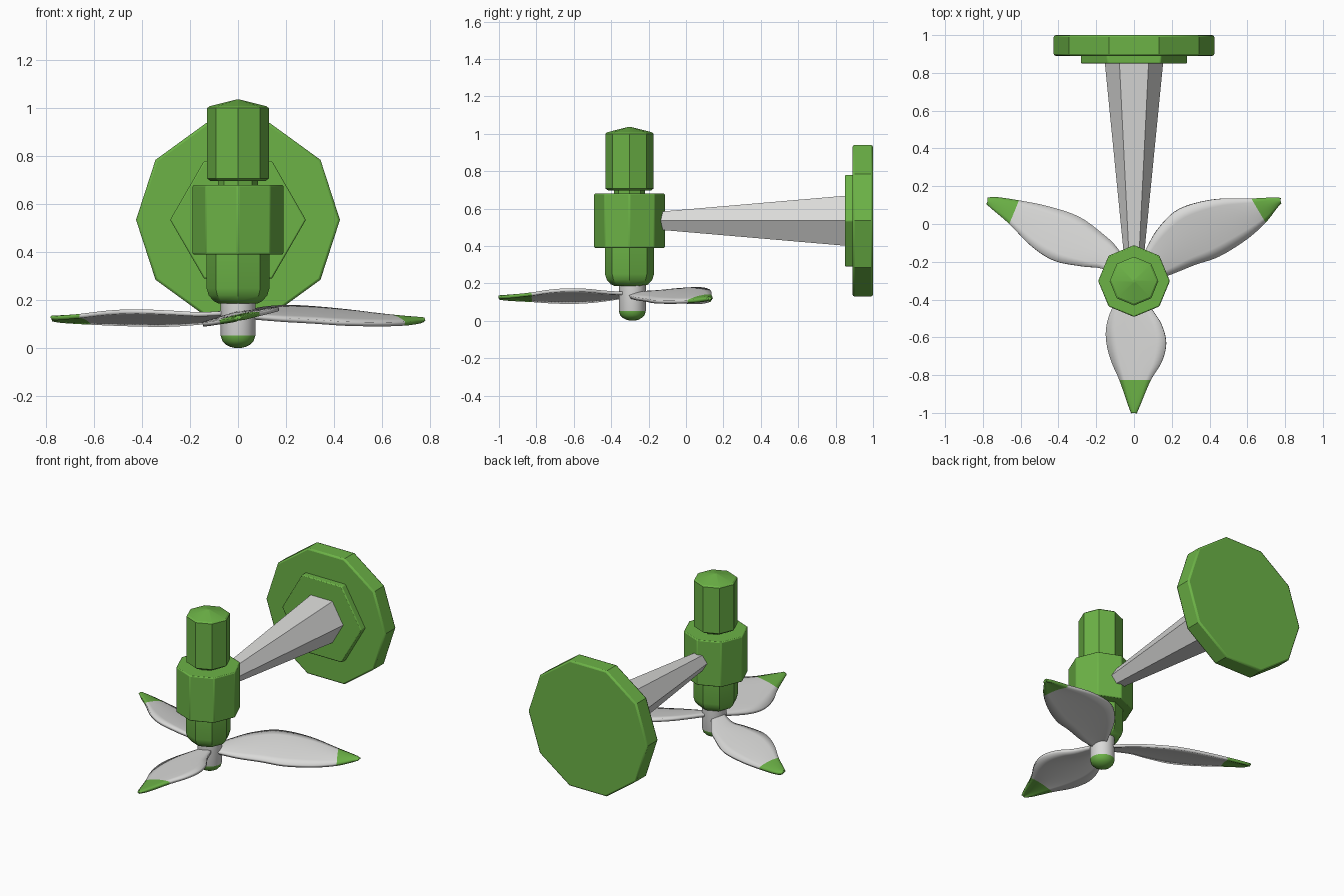
import bpy, bmesh, math
from mathutils import Vector

if "Cube" in bpy.data.objects:
    bpy.data.objects.remove(bpy.data.objects["Cube"])


def material(name, rgb):
    m = bpy.data.materials.new(name)
    m.diffuse_color = (*rgb, 1)
    m.use_nodes = True
    m.node_tree.nodes["Principled BSDF"].inputs["Base Color"].default_value = m.diffuse_color
    return m


GREEN = material("leaf green", (0.15, 0.45, 0.062))
GREY = material("light grey", (0.70, 0.70, 0.69))


def finish(name, bm, mats, angle=30, bevel=0):
    bmesh.ops.recalc_face_normals(bm, faces=bm.faces)
    me = bpy.data.meshes.new(name)
    bm.to_mesh(me)
    bm.free()
    for m in mats:
        me.materials.append(m)
    ob = bpy.data.objects.new(name, me)
    bpy.context.collection.objects.link(ob)
    bpy.context.view_layer.objects.active = ob
    ob.select_set(True)
    bpy.ops.object.shade_smooth_by_angle(angle=math.radians(angle))
    ob.select_set(False)
    if bevel:
        b = ob.modifiers.new("soft edges", 'BEVEL')
        b.width, b.segments, b.limit_method = bevel, 2, 'ANGLE'
        b.angle_limit = math.radians(40)
    return ob


def lathe(name, sides, profile, mats, axis='z', centre=(0, 0), bevel=0, split=None, angle=30):
    """Stack of n-sided rings (radius, position) along z, or along y."""
    bm = bmesh.new()
    rings = []
    for r, h in profile:
        ring = []
        for i in range(sides):
            a = math.tau * i / sides
            u, v = centre[0] + r * math.cos(a), centre[1] + r * math.sin(a)
            ring.append(bm.verts.new((u, v, h) if axis == 'z' else (u, h, v)))
        rings.append(ring)
    for a, b in zip(rings, rings[1:]):
        for i in range(sides):
            j = (i + 1) % sides
            bm.faces.new((a[i], a[j], b[j], b[i]))
    bm.faces.new(rings[0])
    bm.faces.new(rings[-1])
    if split is not None:
        for f in bm.faces:
            f.material_index = 1 if f.calc_center_median().z < split else 0
    return finish(name, bm, mats, angle, bevel)


# Wall mount and arm, along y
WALL = (0, 0.535)
lathe("wall_plate", 10, [(0.425, 0.89), (0.425, 1.0)], [GREEN], 'y', WALL, 0.01)
lathe("wall_plate_step", 6, [(0.283, 0.85), (0.283, 0.90)], [GREEN], 'y', WALL, 0.006)
lathe("arm", 6, [(0.05, -0.20), (0.155, 0.86)], [GREY], 'y', WALL)

# Motor housing, upright
C = (0, -0.302)
lathe("motor_collar", 8, [(0.19, 0.39), (0.19, 0.68)], [GREEN], centre=C, bevel=0.006)
lathe("motor_neck", 8, [(0.083, 0.66), (0.083, 0.72)], [GREEN], centre=C)
lathe("motor_top", 8, [(0.115, 0.697), (0.129, 0.707), (0.129, 1.0), (0.119, 1.008), (0.008, 1.036)],
      [GREEN], centre=C, angle=15)
lathe("motor_bottom", 8, [(0.08, 0.186), (0.10, 0.195), (0.122, 0.22), (0.131, 0.25), (0.131, 0.40)],
      [GREEN], centre=C)

# Propeller hub with a coloured round nose
H = (0, -0.287)
dome = [(0.072 * math.sin(t), 0.052 * (1 - math.cos(t)))
        for t in (math.radians(d) for d in (8, 25, 45, 65, 90))]
lathe("propeller_hub", 20, dome + [(0.072, 0.20)], [GREY, GREEN], centre=H, split=0.05, angle=50)


def spline(pts, t):
    """Catmull-Rom point at station number t."""
    n = len(pts) - 1
    i = min(int(t), n - 1)
    f = t - i
    p0, p1, p2, p3 = (Vector(pts[max(0, min(n, k))]) for k in (i - 1, i, i + 1, i + 2))
    return 0.5 * (2 * p1 + (p2 - p0) * f + (2 * p0 - 5 * p1 + 4 * p2 - p3) * f * f
                  + (3 * p1 - p0 - 3 * p2 + p3) * f ** 3)


def blade(name, direction, high, low):
    """Pitched blade between its high and low edges; the tip starts at station 5."""
    d = Vector((math.cos(math.radians(direction)), math.sin(math.radians(direction))))
    n = Vector((-d.y, d.x))
    steps, across = 5, 6
    bm = bmesh.new()
    rows = []
    for s in range((len(high) - 1) * steps + 1):
        a, b = spline(high, s / steps), spline(low, s / steps)
        row = []
        for k in range(across + 1):
            p = a.lerp(b, k / across)
            q = p - Vector(H)
            arch = 0.008 * (1 - (2 * k / across - 1) ** 2)
            z = 0.138 - 0.026 * q.dot(d) + 0.21 * q.dot(n) + arch
            row.append(bm.verts.new((p.x, p.y, z)))
        rows.append(row)
    for s, (r, t) in enumerate(zip(rows, rows[1:])):
        for k in range(across):
            f = bm.faces.new((r[k], r[k + 1], t[k + 1], t[k]))
            f.material_index = 1 if s >= 5 * steps else 0
    ob = finish(name, bm, [GREY, GREEN], 50)
    sol = ob.modifiers.new("thickness", 'SOLIDIFY')
    sol.thickness, sol.offset = 0.018, 0


# Three propeller blades, root to tip
blade("front_blade", -90,
      [(.03, -.30), (.09, -.44), (.145, -.53), (.17, -.63), (.147, -.73), (.09, -.825), (.035, -.95), (.008, -1)],
      [(-.03, -.30), (-.115, -.45), (-.145, -.55), (-.142, -.64), (-.117, -.73), (-.075, -.825), (-.03, -.95), (-.008, -1)])
blade("right_blade", 29,
      [(0, -.27), (.07, -.12), (.135, -.015), (.24, .08), (.42, .13), (.62, .135), (.74, .138), (.775, .13)],
      [(.03, -.31), (.18, -.27), (.32, -.215), (.45, -.17), (.595, -.08), (.695, .01), (.755, .09), (.775, .115)])
blade("left_blade", 151,
      [(-.03, -.32), (-.16, -.24), (-.27, -.225), (-.42, -.195), (-.54, -.12), (-.66, 0), (-.75, .08), (-.777, .11)],
      [(0, -.27), (-.09, -.13), (-.16, -.06), (-.29, .035), (-.45, .09), (-.61, .122), (-.73, .138), (-.775, .132)])
